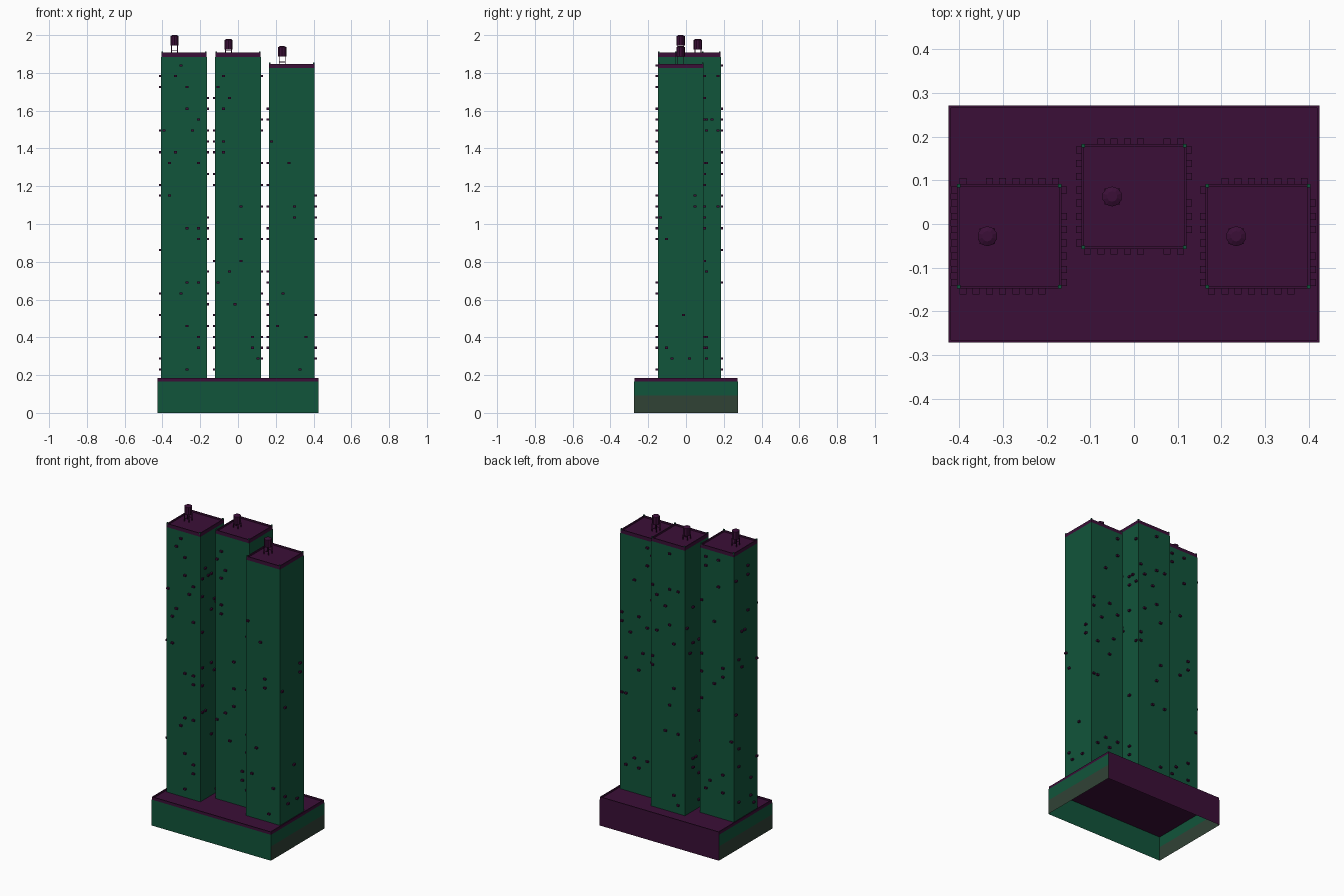
import bpy, bmesh, math, random
from mathutils import Vector, Matrix

if "Cube" in bpy.data.objects:
    bpy.data.objects.remove(bpy.data.objects["Cube"])

random.seed(7)


def material(name, rgb):
    m = bpy.data.materials.new(name)
    m.diffuse_color = (*rgb, 1)
    m.use_nodes = True
    m.node_tree.nodes["Principled BSDF"].inputs["Base Color"].default_value = m.diffuse_color
    return m


GREEN = material("deep green", (0.0056, 0.089, 0.043))
PURPLE = material("dark purple", (0.043, 0.0046, 0.038))
OLIVE = material("grey olive", (0.030, 0.054, 0.036))


def add_box(bm, lo, hi):
    lo, hi = Vector(lo), Vector(hi)
    size = hi - lo
    mat = Matrix.Translation((lo + hi) / 2) @ Matrix.Diagonal((*size, 1))
    return bmesh.ops.create_cube(bm, size=1, matrix=mat)["verts"]


def add_tube(bm, cx, cy, hx, hy, levels):
    """Rectangular walls through the given heights, open at both ends."""
    rings = [[bm.verts.new((cx + sx * hx, cy + sy * hy, z))
              for sx, sy in ((-1, -1), (1, -1), (1, 1), (-1, 1))] for z in levels]
    for a, b in zip(rings, rings[1:]):
        for i in range(4):
            j = (i + 1) % 4
            bm.faces.new((a[i], a[j], b[j], b[i]))


def finish(bm, name, *mats):
    bm.normal_update()
    mesh = bpy.data.meshes.new(name)
    bm.to_mesh(mesh)
    bm.free()
    for m in mats:
        mesh.materials.append(m)
    ob = bpy.data.objects.new(name, mesh)
    bpy.context.collection.objects.link(ob)
    return ob


def roof(name, cx, cy, hx, hy, z, top, t=0.006):
    """Roof slab with a thin raised rim."""
    bm = bmesh.new()
    add_box(bm, (cx - hx, cy - hy, z - 0.016), (cx + hx, cy + hy, z))
    for s in (-1, 1):
        add_box(bm, (cx - hx, cy + s * (hy - t / 2) - t / 2, z),
                (cx + hx, cy + s * (hy - t / 2) + t / 2, top))
        add_box(bm, (cx + s * (hx - t / 2) - t / 2, cy - hy + t, z),
                (cx + s * (hx - t / 2) + t / 2, cy + hy - t, top))
    finish(bm, name, PURPLE)


# Podium: open below, purple back, olive lower half on both ends
PX, PY = 0.427, 0.274
bm = bmesh.new()
add_tube(bm, 0, 0, PX, PY, (0, 0.092, 0.167))
bm.normal_update()
for f in bm.faces:
    if f.normal.y > 0.5:
        f.material_index = 1
    elif abs(f.normal.x) > 0.5 and f.calc_center_median().z < 0.09:
        f.material_index = 2
finish(bm, "podium_walls", GREEN, PURPLE, OLIVE)
roof("podium_roof", 0, 0, PX - 0.002, PY - 0.002, 0.174, 0.184)

HALF, STEP, ROW0, ROW = 0.121, 0.0303, 0.23, 0.0575


def wall_units(name, cx, cy, faces):
    """Small boxes on the walls; faces = (column, row) cells for front, right, back, left."""
    bm = bmesh.new()
    for turn, cells in enumerate(faces):
        rot = Matrix.Translation((cx, cy, 0)) @ Matrix.Rotation(turn * math.pi / 2, 4, 'Z')
        for col, row in cells:
            x, z = (col - 3.5) * STEP, ROW0 + row * ROW
            vs = add_box(bm, (x - 0.008, -HALF - 0.012, z - 0.0055),
                         (x + 0.008, -HALF + 0.002, z + 0.0055))
            bmesh.ops.transform(bm, matrix=rot, verts=vs)
    finish(bm, name, PURPLE)


def water_tank(name, x, y, floor, top):
    bm = bmesh.new()
    for h, r2, zc in ((0.05, 0.023, top - 0.031), (0.006, 0.012, top - 0.003)):
        bmesh.ops.create_cone(bm, cap_ends=True, segments=10, radius1=0.023, radius2=r2,
                              depth=h, matrix=Matrix.Translation((x, y, zc)))
    # legs and braces
    for sx in (-1, 1):
        for sy in (-1, 1):
            lx, ly = x + sx * 0.016, y + sy * 0.016
            add_box(bm, (lx - 0.002, ly - 0.002, floor), (lx + 0.002, ly + 0.002, top - 0.054))
        add_box(bm, (x - 0.016, y + sx * 0.016 - 0.001, floor + 0.018),
                (x + 0.016, y + sx * 0.016 + 0.001, floor + 0.021))
    finish(bm, name, PURPLE)


def scatter(n, rows):
    cells = [(c, r) for c in range(8) for r in range(rows)]
    return random.sample(cells, n)


FRONT = {
    "left": [(3, 28), (2, 27), (4, 26), (4, 24), (6, 23), (0, 22), (5, 22), (2, 20), (1, 19),
             (6, 19), (1, 16), (4, 13), (6, 13), (6, 12), (4, 8), (6, 8), (3, 7), (4, 4),
             (6, 3), (6, 2), (4, 0)],
    "middle": [(1, 27), (0, 26), (2, 25), (1, 24), (1, 21), (1, 20), (4, 15), (4, 12), (4, 10),
               (2, 9), (0, 8), (3, 6), (6, 3), (6, 2), (7, 1)],
    "right": [(0, 21), (3, 19), (4, 15), (4, 14), (2, 7), (1, 4), (6, 3), (5, 0)],
}
RIGHT = {
    "left": scatter(18, 29),
    "middle": [(5, 23), (6, 23), (5, 22), (7, 22), (5, 19), (5, 9), (5, 3), (5, 2), (5, 1),
               (7, 27), (7, 15), (2, 12), (3, 17), (1, 7)],
    "right": [(0, 14), (1, 12), (4, 5), (6, 16), (6, 15), (1, 2), (2, 1), (5, 1)],
}

# Towers: name, centre x, centre y, roof height, tank top
for name, cx, cy, top, tank in (("left", -0.286, -0.028, 1.907, 2.0),
                                ("middle", 0.0, 0.063, 1.907, 1.98),
                                ("right", 0.284, -0.028, 1.848, 1.942)):
    bm = bmesh.new()
    add_tube(bm, cx, cy, HALF, HALF, (0.172, top - 0.022))
    finish(bm, name + "_tower_walls", GREEN)
    roof(name + "_tower_roof", cx, cy, HALF - 0.001, HALF - 0.001, top - 0.01, top)

    # corner posts on the roof rim
    bm = bmesh.new()
    for sx in (-1, 1):
        for sy in (-1, 1):
            px, py = cx + sx * 0.116, cy + sy * 0.116
            add_box(bm, (px - 0.004, py - 0.004, top - 0.01), (px + 0.004, py + 0.004, top + 0.006))
    finish(bm, name + "_corner_posts", GREEN)

    water_tank(name + "_water_tank", cx - 0.05, cy, top - 0.01, tank)
    rows = 28 if name == "right" else 29
    wall_units(name + "_wall_units", cx, cy,
               (FRONT[name], RIGHT[name], scatter(17, rows), scatter(17, rows)))
